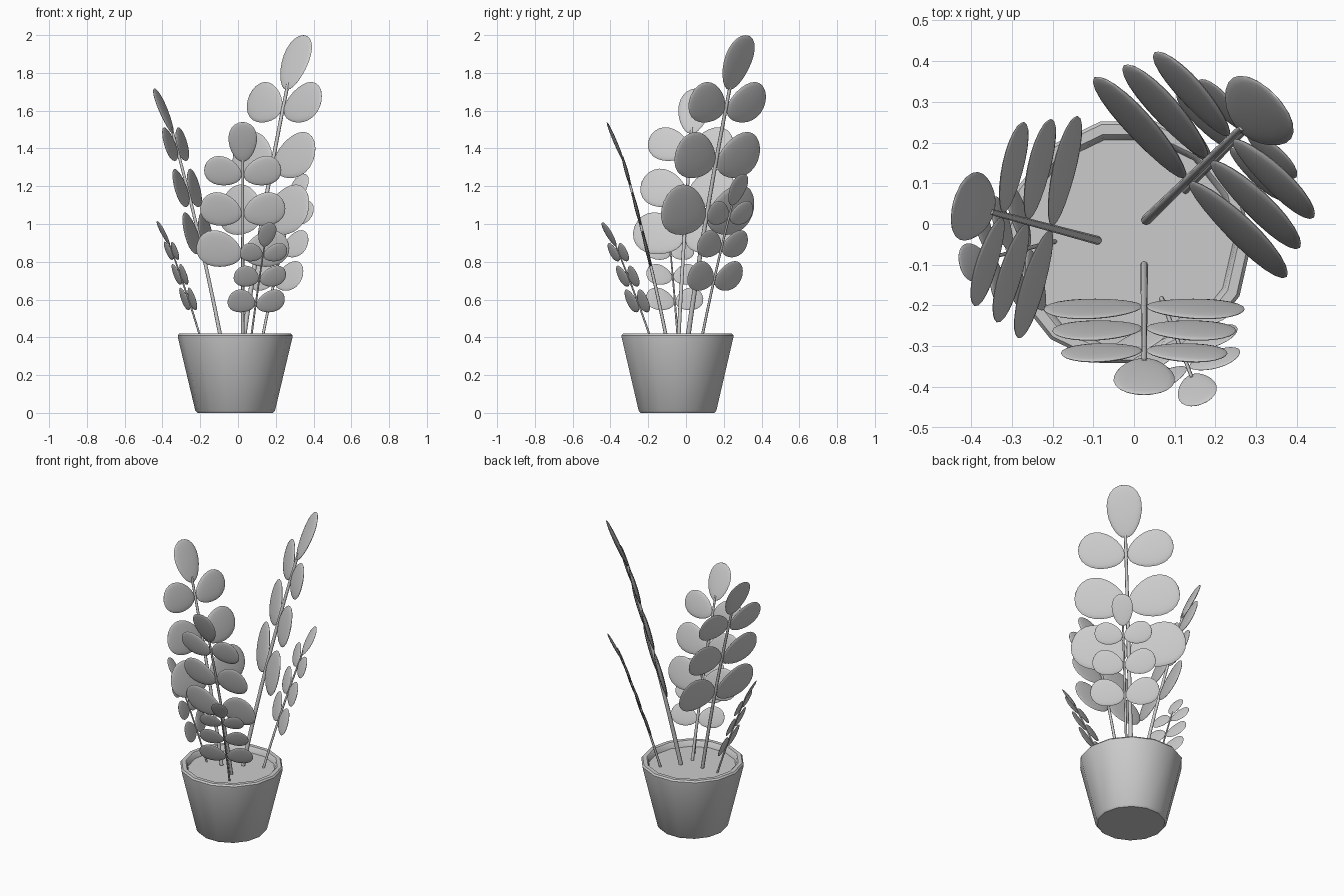
import bpy, bmesh, math
from mathutils import Vector, Matrix

cube = bpy.data.objects.get("Cube")
if cube:
    bpy.data.objects.remove(cube, do_unlink=True)

grey = bpy.data.materials.new("plain_grey")
grey.use_nodes = True
colour = (0.6, 0.6, 0.6, 1)
grey.diffuse_color = colour
grey.node_tree.nodes["Principled BSDF"].inputs["Base Color"].default_value = colour


def finish(bm, name, angle):
    """Turn a bmesh into a named, smooth-shaded object."""
    bmesh.ops.recalc_face_normals(bm, faces=bm.faces)
    mesh = bpy.data.meshes.new(name)
    bm.to_mesh(mesh)
    bm.free()
    mesh.materials.append(grey)
    obj = bpy.data.objects.new(name, mesh)
    bpy.context.collection.objects.link(obj)
    bpy.ops.object.select_all(action="DESELECT")
    bpy.context.view_layer.objects.active = obj
    obj.select_set(True)
    bpy.ops.object.shade_smooth_by_angle(angle=math.radians(angle))
    return obj


def lathe(name, profile, sides, centre):
    """Spin a (radius, height) profile about a vertical axis."""
    bm = bmesh.new()
    verts = [bm.verts.new((r, 0, z)) for r, z in profile]
    edges = [bm.edges.new(pair) for pair in zip(verts, verts[1:])]
    bmesh.ops.spin(bm, geom=verts + edges, cent=(0, 0, 0), axis=(0, 0, 1),
                   angle=math.tau, steps=sides, use_duplicate=False)
    bmesh.ops.remove_doubles(bm, verts=bm.verts, dist=0.0005)
    bmesh.ops.translate(bm, verts=bm.verts, vec=centre)
    return finish(bm, name, 40)


def add_leaf(bm, start, along, normal, length, width, thick):
    """Flattened egg that starts at a point and is broadest past its middle."""
    along = along.normalized()
    side = normal.cross(along).normalized()
    normal = along.cross(side)
    made = bmesh.ops.create_uvsphere(bm, u_segments=20, v_segments=12, radius=0.5)
    for v in made["verts"]:
        n, s, a = v.co
        swell = 1 + 0.35 * a
        v.co = (start + along * (a + 0.5) * length
                + side * s * width * swell + normal * n * thick)


def stem_point(h):
    """Point on the gently bowed stem, leaning towards +x."""
    return Vector((0.2 * h + 0.032 * h * h, 0, h))


# Height on the stem of each leaf pair's centre, then leaf length and width
PAIRS = [(0.67, 0.34, 0.265), (0.96, 0.31, 0.245), (1.24, 0.28, 0.215)]
RISE = math.radians(18)
TOP = 1.31


def sprig(name, base, scale, yaw, tilt):
    """A stem with three pairs of leaves and one at the tip."""
    place = (Matrix.Translation(base)
             @ Matrix.Rotation(math.radians(yaw), 4, "Z")
             @ Matrix.Rotation(math.radians(tilt), 4, "Y")
             @ Matrix.Scale(scale, 4))
    # stem tube
    bm = bmesh.new()
    rings = []
    steps, sides = 8, 8
    for i in range(steps + 1):
        p = stem_point(TOP * 1.03 * i / steps)
        radius = 0.013 - 0.004 * i / steps
        rings.append([bm.verts.new(p + Vector((math.cos(a), math.sin(a), 0)) * radius)
                      for a in (math.tau * k / sides for k in range(sides))])
    for low, high in zip(rings, rings[1:]):
        for k in range(sides):
            m = (k + 1) % sides
            bm.faces.new((low[k], low[m], high[m], high[k]))
    bm.faces.new(rings[0])
    bm.faces.new(rings[-1])
    bm.transform(place)
    finish(bm, name + "_stem", 50)

    # leaves lie in the plane of the stem and the sideways axis
    bm = bmesh.new()
    for h, length, width in PAIRS:
        tangent = (stem_point(h + 0.05) - stem_point(h - 0.05)).normalized()
        start = stem_point(h - 0.5 * length * math.sin(RISE))
        for sign in (-1, 1):
            out = Vector((0, sign, 0))
            along = out * math.cos(RISE) + tangent * math.sin(RISE)
            normal = tangent.cross(out) * sign
            add_leaf(bm, start + out * 0.01, along, normal, length, width, 0.026)
    tip_start = stem_point(TOP)
    tip_dir = Vector((0.44, 0, 1.6)) - tip_start
    add_leaf(bm, tip_start, tip_dir, Vector((1, 0, -0.4)), tip_dir.length, 0.205, 0.026)
    bm.transform(place)
    finish(bm, name + "_leaves", 60)


# Pot with a rounded rim, and the soil inside it
centre = (-0.015, -0.045, 0)
lathe("pot", [(0, 0), (0.2, 0), (0.211, 0.012), (0.303, 0.398), (0.304, 0.41),
              (0.296, 0.42), (0.272, 0.42), (0.264, 0.412), (0.255, 0.37)], 14, centre)
lathe("soil", [(0, 0.385), (0.259, 0.385)], 14, centre)

# Name, base, scale, heading and extra lean
sprig("tall_back", (0.03, 0.01, 0.40), 1.0, 44, 0)
sprig("front", (0.025, -0.10, 0.38), 0.725, -90, 0)
sprig("right", (-0.09, -0.04, 0.39), 0.83, 165, 0)
sprig("small_front", (0.055, -0.15, 0.285), 0.475, -69, 8)
sprig("small_right", (-0.17, -0.037, 0.30), 0.46, 194, 5)
sprig("small_back", (0.115, 0.07, 0.327), 0.60, 45, 4)
